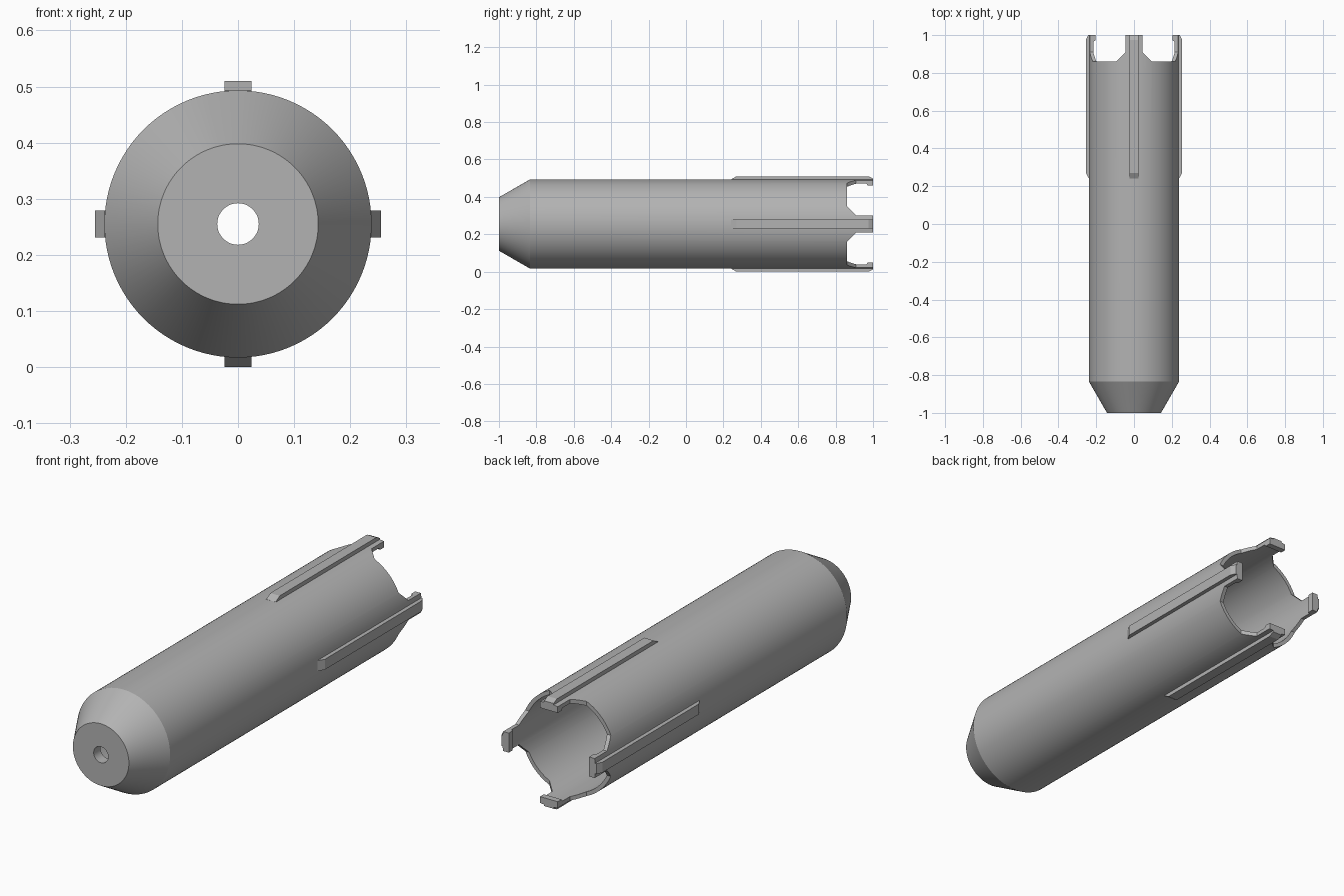
import bpy, bmesh, math
from mathutils import Matrix

if "Cube" in bpy.data.objects:
    bpy.data.objects.remove(bpy.data.objects["Cube"], do_unlink=True)

AXIS_Z = 0.255
R_OUT, R_IN = 0.238, 0.22
PRONG, NOTCH_Y, CHAMFER = 0.045, 0.86, 0.05

grey = bpy.data.materials.new("plain grey")
grey.use_nodes = True
grey.diffuse_color = (0.45, 0.45, 0.45, 1)
grey.node_tree.nodes["Principled BSDF"].inputs["Base Color"].default_value = (0.45, 0.45, 0.45, 1)


def add_object(name, bm):
    bmesh.ops.recalc_face_normals(bm, faces=bm.faces)
    mesh = bpy.data.meshes.new(name)
    bm.to_mesh(mesh)
    bm.free()
    mesh.materials.append(grey)
    obj = bpy.data.objects.new(name, mesh)
    obj.location.z = AXIS_Z
    bpy.context.collection.objects.link(obj)
    return obj


def loft(bm, rings):
    """Join closed rings of points into a capped solid."""
    loops = [[bm.verts.new(p) for p in ring] for ring in rings]
    for a, b in zip(loops, loops[1:]):
        for i in range(len(a)):
            j = (i + 1) % len(a)
            bm.faces.new((a[i], a[j], b[j], b[i]))
    bm.faces.new(loops[0])
    bm.faces.new(loops[-1])


def prism(name, profile, half_width, angle):
    """Extrude a (y, radius) profile sideways, then turn it about the long axis."""
    bm = bmesh.new()
    loft(bm, [[(x, y, r) for y, r in profile] for x in (-half_width, half_width)])
    bm.transform(Matrix.Rotation(angle, 4, "Y"))
    return add_object(name, bm)


# Hollow body with tapered nose and a small through hole: closed (radius, y) profile
profile = [(0.037, -1), (0.143, -1), (R_OUT, -0.835), (R_OUT, 1),
           (R_IN, 1), (R_IN, -0.82), (0.14, -0.95), (0.037, -0.95)]
SEGMENTS = 96
bm = bmesh.new()
rings = []
for s in range(SEGMENTS):
    a = math.tau * s / SEGMENTS
    rings.append([bm.verts.new((r * math.cos(a), y, r * math.sin(a))) for r, y in profile])
for s in range(SEGMENTS):
    a, b = rings[s], rings[(s + 1) % SEGMENTS]
    for i in range(len(profile)):
        j = (i + 1) % len(profile)
        bm.faces.new((a[i], a[j], b[j], b[i]))
body = add_object("tube_body", bm)

# Four chamfered notches leave four prongs at the open end
bm = bmesh.new()
for sx, sz in ((1, 1), (-1, 1), (-1, -1), (1, -1)):
    levels = ((NOTCH_Y, PRONG + CHAMFER), (NOTCH_Y + CHAMFER, PRONG), (1.1, PRONG))
    loft(bm, [[(sx * u, y, sz * v) for u, v in ((c, c), (0.4, c), (0.4, 0.4), (c, 0.4))]
              for y, c in levels])
cutter = add_object("notch_cutter", bm)
cutter.hide_render = True
cutter.hide_set(True)
mod = body.modifiers.new("notches", "BOOLEAN")
mod.operation = "DIFFERENCE"
mod.solver = "EXACT"
mod.object = cutter
bpy.context.view_layer.objects.active = body
body.select_set(True)
bpy.ops.object.modifier_apply(modifier="notches")
bpy.data.objects.remove(cutter, do_unlink=True)
bpy.ops.object.shade_smooth_by_angle(angle=math.radians(25))

# Guide rib outside and catch lip inside each prong
RIB = [(0.24, 0.23), (0.24, 0.238), (0.27, 0.255), (0.975, 0.255), (1, 0.243), (1, 0.23)]
LIP = [(0.955, 0.228), (0.972, 0.205), (1, 0.205), (1, 0.228)]
for i, side in enumerate(("top", "left", "bottom", "right")):
    turn = i * math.pi / 2
    prism(side + "_guide_rib", RIB, 0.024, turn)
    prism(side + "_catch_lip", LIP, PRONG, turn)
